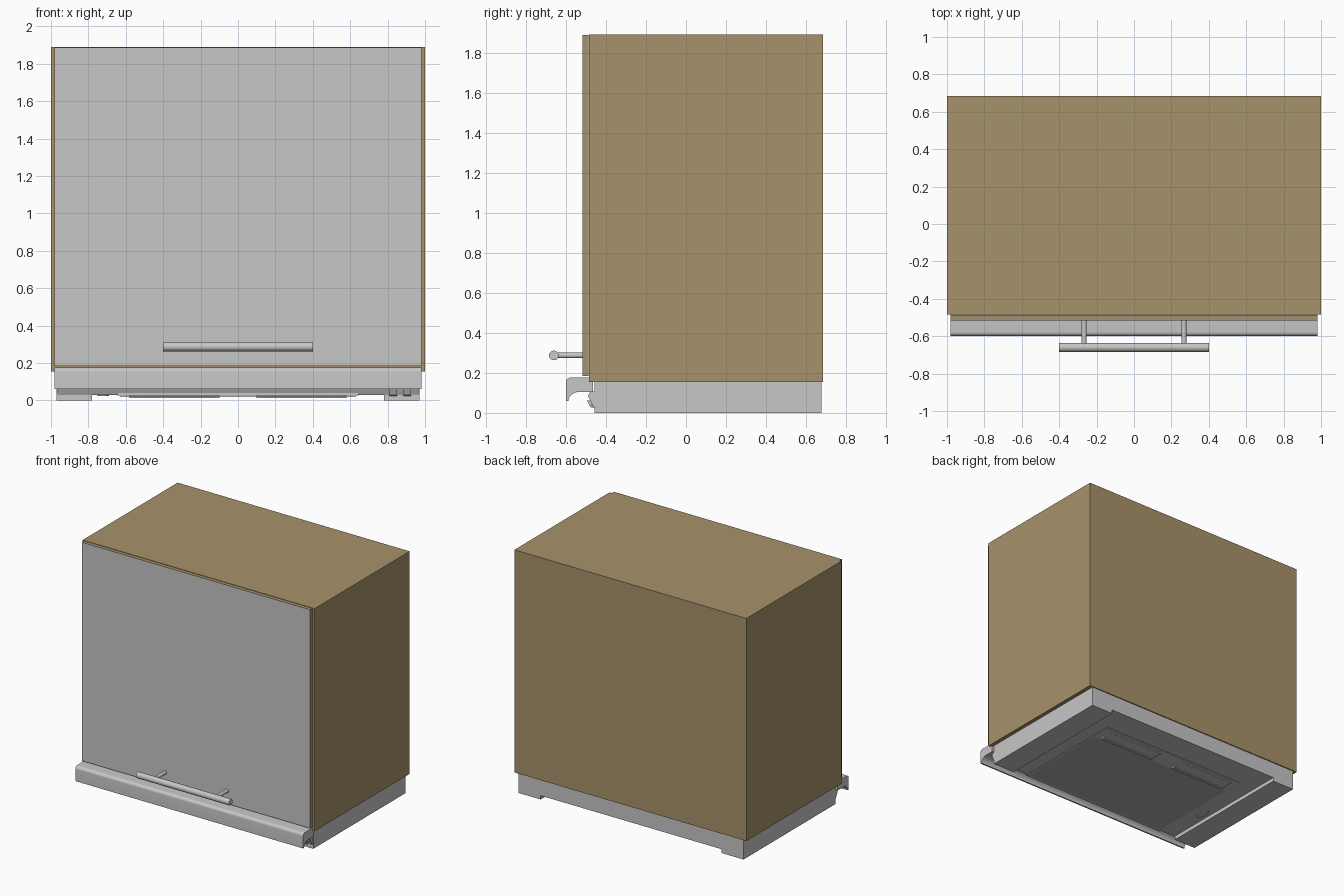
import bpy, bmesh, math
from mathutils import Vector, Matrix

if "Cube" in bpy.data.objects:
    bpy.data.objects.remove(bpy.data.objects["Cube"])


def material(name, rgb):
    m = bpy.data.materials.new(name)
    m.diffuse_color = (*rgb, 1)
    m.use_nodes = True
    m.node_tree.nodes["Principled BSDF"].inputs["Base Color"].default_value = m.diffuse_color
    return m


TAN = material("tan_wood", (0.386, 0.287, 0.147))
GRAY = material("light_gray_metal", (0.571, 0.571, 0.571))
DARK = material("filter_gray", (0.42, 0.42, 0.42))


def finish(name, bm, mats, smooth=False):
    bmesh.ops.recalc_face_normals(bm, faces=bm.faces[:])
    me = bpy.data.meshes.new(name)
    bm.to_mesh(me)
    bm.free()
    for m in mats:
        me.materials.append(m)
    if smooth:
        me.shade_smooth()
        me.set_sharp_from_angle(angle=math.radians(35))
    ob = bpy.data.objects.new(name, me)
    bpy.context.collection.objects.link(ob)
    return ob


def box(name, x, y, z, mat):
    bm = bmesh.new()
    bmesh.ops.create_cube(bm, size=1)
    for v in bm.verts:
        v.co = Vector([(a + b) / 2 + c * (b - a) for (a, b), c in zip((x, y, z), v.co)])
    return finish(name, bm, [mat])


def prism(name, pts, place, a, b, mat, smooth=False):
    """Extrude a 2D profile from a to b; place(p, q, t) gives the 3D point."""
    bm = bmesh.new()
    rings = [[bm.verts.new(place(p, q, t)) for p, q in pts] for t in (a, b)]
    n = len(pts)
    for i in range(n):
        j = (i + 1) % n
        bm.faces.new((rings[0][i], rings[0][j], rings[1][j], rings[1][i]))
    bm.faces.new(rings[0])
    bm.faces.new(rings[1])
    return finish(name, bm, [mat], smooth)


def rod(name, start, end, r, mat, sides=32):
    start, end = Vector(start), Vector(end)
    d = end - start
    bm = bmesh.new()
    rot = d.to_track_quat('Z', 'Y').to_matrix().to_4x4()
    bmesh.ops.create_cone(bm, cap_ends=True, segments=sides, radius1=r, radius2=r,
                          depth=d.length, matrix=Matrix.Translation((start + end) / 2) @ rot)
    return finish(name, bm, [mat], True)


def arc(cy, cz, ry, rz, a0, a1, n=8):
    return [(cy + ry * math.cos(math.radians(a0 + (a1 - a0) * i / n)),
             cz + rz * math.sin(math.radians(a0 + (a1 - a0) * i / n))) for i in range(n + 1)]


along_x = lambda p, q, t: (t, p, q)
along_y = lambda p, q, t: (p, t, q)

# Cabinet and door (only the door's front face is gray)
box("cabinet", (-1, 1), (-0.485, 0.685), (0.155, 1.89), TAN)
door = box("door", (-0.982, 0.982), (-0.516, -0.487), (0.185, 1.888), TAN)
door.data.materials.append(GRAY)
for f in door.data.polygons:
    f.material_index = 1 if f.normal.y < -0.9 else 0

# Door handle
rod("handle_bar", (-0.4, -0.66, 0.287), (0.4, -0.66, 0.287), 0.024, GRAY)
for s in (-1, 1):
    rod("handle_post", (s * 0.267, -0.514, 0.287), (s * 0.267, -0.65, 0.287), 0.014, GRAY)

# Hood body: a tray whose middle is raised between two side strips
prism("hood_body", [(-0.97, 0), (-0.78, 0), (-0.78, 0.03), (0.78, 0.03), (0.78, 0),
                    (0.97, 0), (0.97, 0.156), (-0.97, 0.156)], along_y, -0.458, 0.677, GRAY)

# Curved front lip
lip = (arc(-0.577, 0.153, 0.023, 0.023, 180, 90)
       + [(-0.465, 0.176), (-0.465, 0.105), (-0.53, 0.105)]
       + arc(-0.53, 0.06, 0.058, 0.045, 90, 180)[1:] + [(-0.6, 0.06)])
prism("front_lip", lip, along_x, -0.982, 0.982, GRAY, True)

# Slanted control panel behind the lip, with two buttons
panel = [(-0.462, 0.03), (-0.49, 0.085), (-0.478, 0.106), (-0.455, 0.106), (-0.455, 0.03)]
prism("control_panel", panel, along_x, -0.965, 0.965, GRAY)
button = [(-0.466, 0.025), (-0.478, 0.03), (-0.494, 0.062), (-0.476, 0.062)]
for x in (0.83, 0.905):
    prism("button", button, along_x, x - 0.02, x + 0.02, GRAY)

# Grease filter: frame plate, woven mesh, two flat pulls
box("filter_frame", (-0.645, 0.645), (-0.474, 0.46), (0.027, 0.04), GRAY)
bm = bmesh.new()
NX, NY = 86, 48
bmesh.ops.create_grid(bm, x_segments=NX, y_segments=NY, size=1)
for v in bm.verts:
    i = round((v.co.x + 1) / 2 * NX)
    j = round((v.co.y + 1) / 2 * NY)
    v.co = (v.co.x * 0.63, -0.075 + v.co.y * 0.375, 0.025 if (i + j) % 2 else 0.0215)
mesh = finish("filter_mesh", bm, [DARK])
# the open sheet must face downward
if mesh.data.polygons[0].normal.z > 0:
    mesh.data.flip_normals()
for s in (-1, 1):
    x0, x1 = sorted((s * 0.1, s * 0.58))
    box("filter_pull", (x0, x1), (0.315, 0.43), (0.018, 0.03), GRAY)
    box("filter_pull_grip", (x0, x1), (0.315, 0.335), (0.013, 0.02), GRAY)

# Small oval latch beside the filter
oval = arc(-0.72, -0.07, 0.03, 0.06, 0, 345, 23)
prism("latch", oval, lambda p, q, t: (p, q, t), 0.023, 0.031, GRAY)
